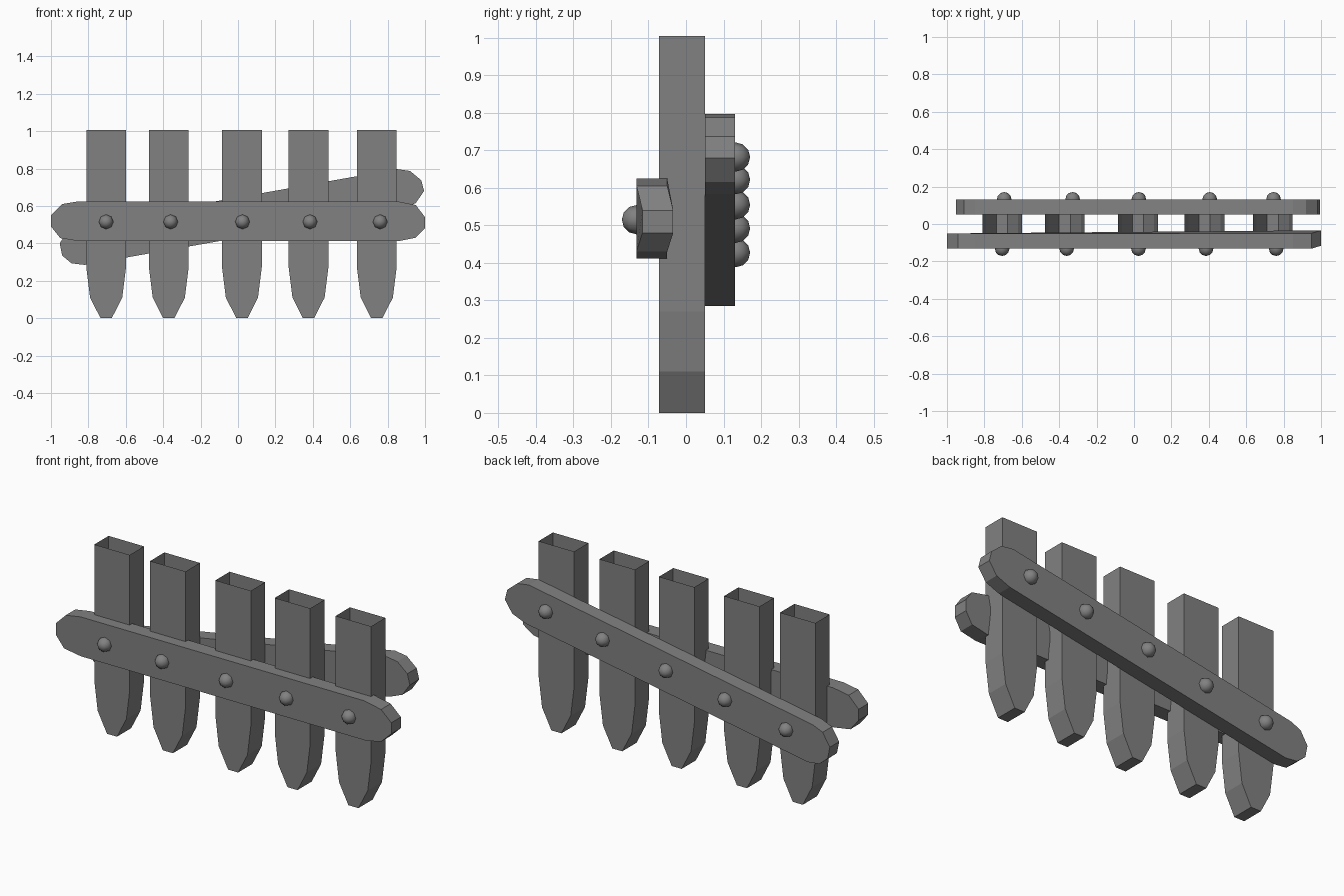
import bpy, bmesh
from mathutils import Matrix

cube = bpy.data.objects.get("Cube")
if cube:
    bpy.data.objects.remove(cube, do_unlink=True)

grey = bpy.data.materials.new("weathered_grey")
grey.use_nodes = True
COLOUR = (0.22, 0.22, 0.22, 1)
grey.diffuse_color = COLOUR
grey.node_tree.nodes["Principled BSDF"].inputs["Base Color"].default_value = COLOUR


def finish(bm, name):
    mesh = bpy.data.meshes.new(name)
    bm.to_mesh(mesh)
    bm.free()
    mesh.materials.append(grey)
    obj = bpy.data.objects.new(name, mesh)
    bpy.context.collection.objects.link(obj)
    return obj


def slab(profile, y0, y1):
    """Extrude an x-z outline from y0 to y1."""
    bm = bmesh.new()
    face = bm.faces.new([bm.verts.new((x, y0, z)) for x, z in profile])
    ext = bmesh.ops.extrude_face_region(bm, geom=[face], use_keep_orig=True)
    moved = [g for g in ext["geom"] if isinstance(g, bmesh.types.BMVert)]
    bmesh.ops.translate(bm, verts=moved, vec=(0, y1 - y0, 0))
    bmesh.ops.recalc_face_normals(bm, faces=bm.faces)
    return bm


# Pointed hollow pickets, open at the top
half = [(0.03, 0), (0.086, 0.11), (0.106, 0.27), (0.106, 1.005)]
for i, cx in enumerate((-0.705, -0.37, 0.021, 0.377, 0.742)):
    outline = [(cx + x, z) for x, z in half] + [(cx - x, z) for x, z in reversed(half)]
    bm = slab(outline, -0.072, 0.05)
    bmesh.ops.delete(bm, geom=[f for f in bm.faces if f.normal.z > 0.9], context="FACES_ONLY")
    finish(bm, f"picket_{i + 1}")

# Level front rail, its left tip bent slightly inward
front = [(-0.85, 0.625), (-0.94, 0.61), (-1, 0.55), (-1, 0.49), (-0.95, 0.428), (-0.85, 0.412),
         (0.86, 0.412), (0.95, 0.43), (1, 0.48), (1, 0.54), (0.95, 0.605), (0.85, 0.625)]
bm = slab(front, -0.132, -0.05)
for v in bm.verts:
    if v.co.x > 0.99:
        v.co.y += 0.016
finish(bm, "front_rail")

# Sloping back rail
back = [(-0.85, 0.495), (-0.91, 0.47), (-0.953, 0.40), (-0.94, 0.335), (-0.89, 0.293), (-0.82, 0.285),
        (0.87, 0.583), (0.95, 0.615), (0.995, 0.68), (0.98, 0.737), (0.92, 0.787), (0.85, 0.797)]
finish(slab(back, 0.05, 0.13), "back_rail")


# Rounded nail heads on both rails
def nail(name, x, y, z):
    bm = bmesh.new()
    bmesh.ops.create_uvsphere(bm, u_segments=8, v_segments=6, radius=0.039)
    bmesh.ops.transform(bm, verts=bm.verts,
                        matrix=Matrix.Translation((x, y, z)) @ Matrix.Rotation(1.5708, 4, "X"))
    for f in bm.faces:
        f.smooth = True
    finish(bm, name)


for i, x in enumerate((-0.705, -0.36, 0.024, 0.385, 0.76)):
    nail(f"front_nail_{i + 1}", x, -0.132, 0.515)
for i, x in enumerate((-0.694, -0.328, 0.026, 0.405, 0.746)):
    nail(f"back_nail_{i + 1}", x, 0.132, 0.55 + 0.177 * x)
